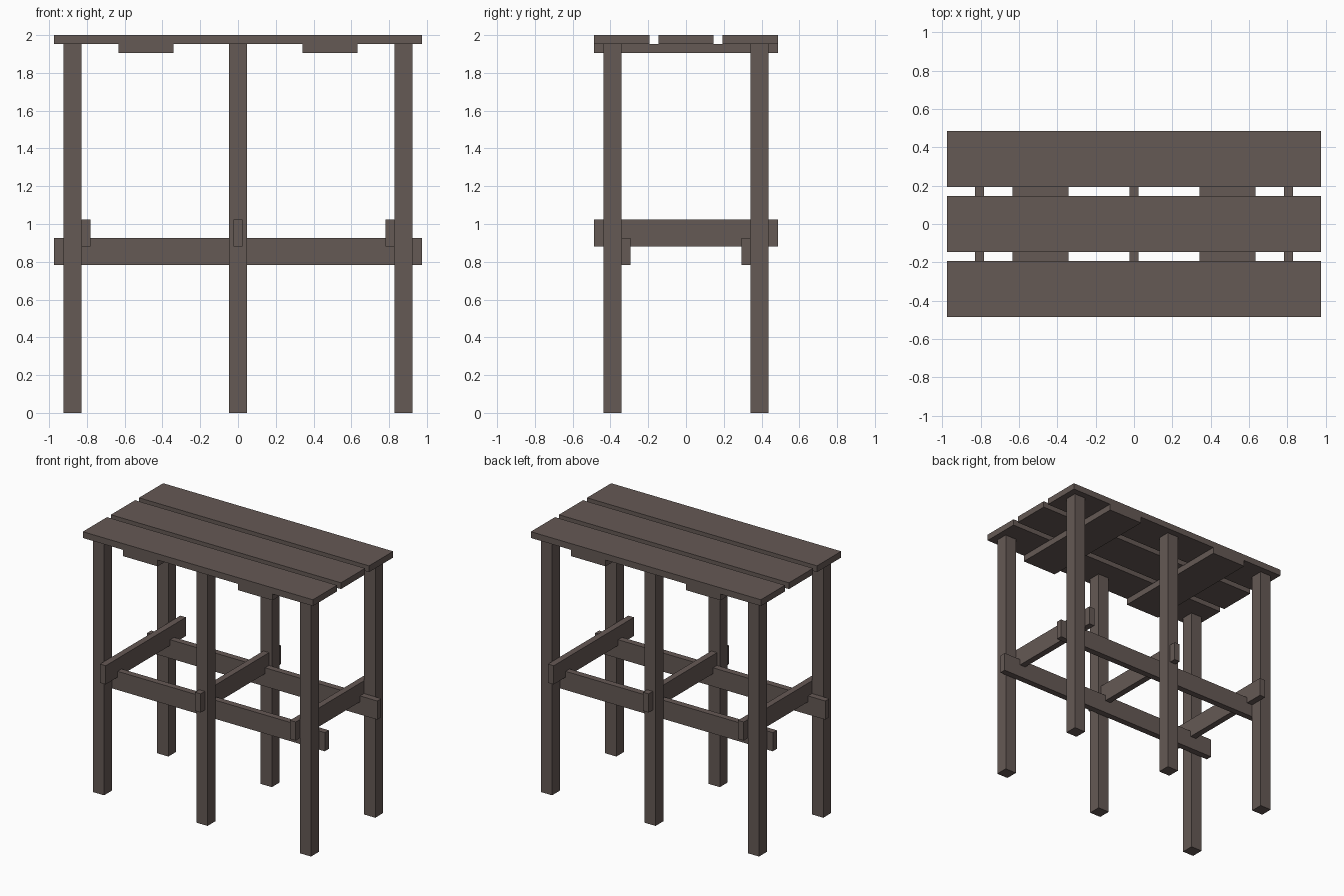
import bpy

if "Cube" in bpy.data.objects:
    bpy.data.objects.remove(bpy.data.objects["Cube"])

wood = bpy.data.materials.new("dark_wood")
wood.diffuse_color = (0.13, 0.10, 0.09, 1)
wood.use_nodes = True
wood.node_tree.nodes["Principled BSDF"].inputs["Base Color"].default_value = wood.diffuse_color


def beam(name, center, size):
    """Rectangular timber given by its centre and full dimensions."""
    bpy.ops.mesh.primitive_cube_add(size=1, location=center)
    obj = bpy.context.object
    obj.name = name
    obj.scale = size
    bpy.ops.object.transform_apply(location=False, rotation=False, scale=True)
    obj.data.materials.append(wood)
    return obj


LENGTH, WIDTH = 1.95, 0.972   # table top footprint
BOARD, THICK = 0.292, 0.048   # wide board width and board thickness
LEG = 0.095
LEG_X, LEG_Y = 0.877, 0.389
LEG_H = 2 - THICK
RAIL_H = 0.143

# Table top: three long boards with gaps
for i, y in enumerate((-0.34, 0, 0.34)):
    beam(f"top_board_{i + 1}", (0, y, 2 - THICK / 2), (LENGTH, BOARD, THICK))

# Two wide battens under the top
for side, sx in (("left", -1), ("right", 1)):
    beam(f"top_batten_{side}", (sx * 0.487, 0, LEG_H - THICK / 2),
         (BOARD, WIDTH, THICK))

# Six square legs, and a long rail on the inner face of each row
for row, sy in (("front", -1), ("back", 1)):
    for pos, sx in (("left", -1), ("middle", 0), ("right", 1)):
        beam(f"{row}_{pos}_leg", (sx * LEG_X, sy * LEG_Y, LEG_H / 2),
             (LEG, LEG, LEG_H))
    beam(f"{row}_long_rail", (0, sy * (LEG_Y - LEG / 2 - THICK / 2), 0.855),
         (LENGTH, THICK, RAIL_H))

# Cross rails: outer ones inside the end legs, middle one through its legs
inner_x = LEG_X - LEG / 2 - THICK / 2
for pos, sx in (("left", -1), ("middle", 0), ("right", 1)):
    beam(f"{pos}_cross_rail", (sx * inner_x, 0, 0.953), (THICK, WIDTH, RAIL_H))
